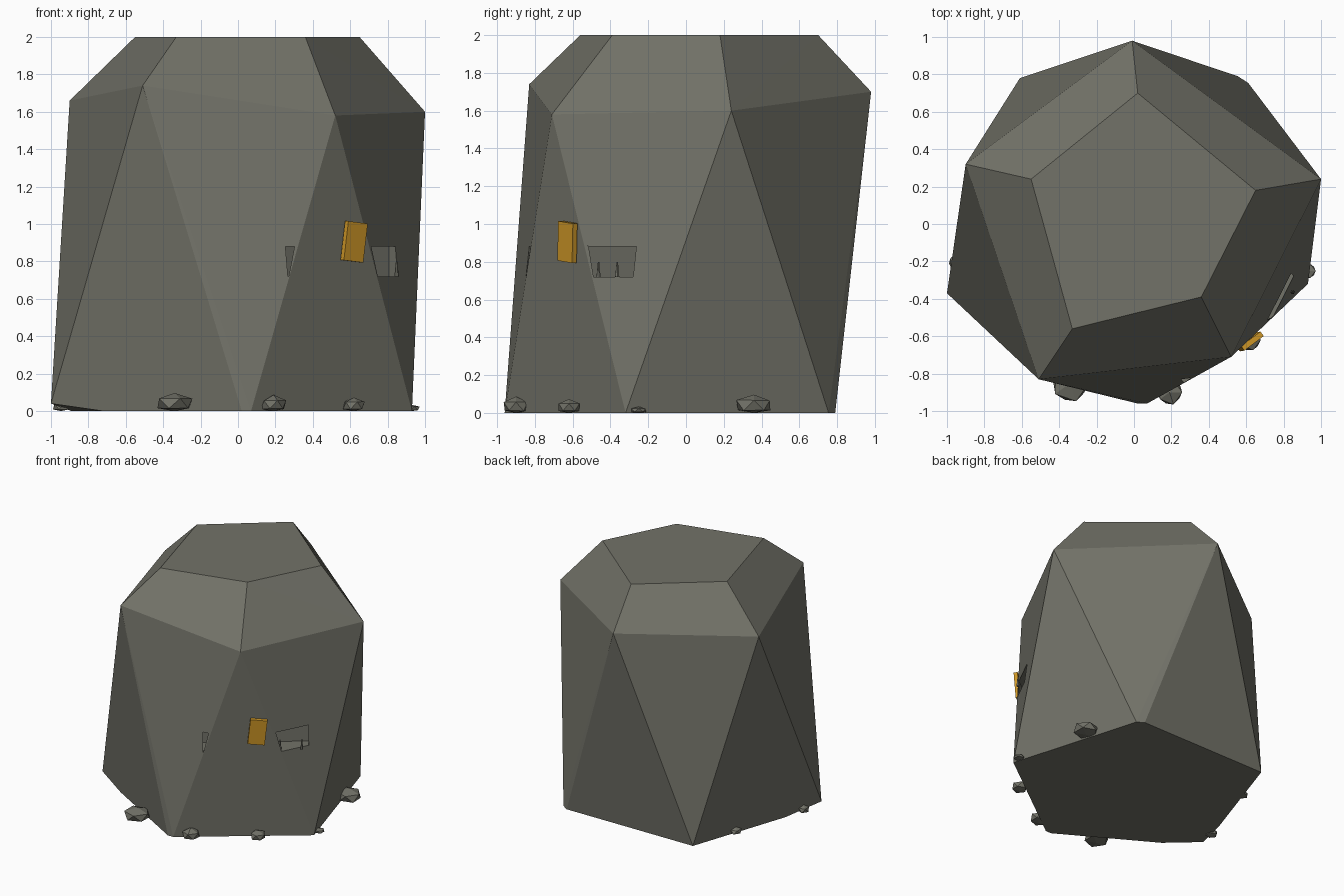
import bpy, bmesh, math, random
from mathutils import Vector, Matrix

if "Cube" in bpy.data.objects:
    bpy.data.objects.remove(bpy.data.objects["Cube"])
random.seed(4)


def material(name, color):
    m = bpy.data.materials.new(name)
    m.use_nodes = True
    m.diffuse_color = (*color, 1)
    m.node_tree.nodes["Principled BSDF"].inputs["Base Color"].default_value = (*color, 1)
    return m


stone = material("grey stone", (0.17, 0.17, 0.14))
gold = material("gold", (0.62, 0.31, 0.02))


def finish(bm, name, mat):
    bmesh.ops.recalc_face_normals(bm, faces=bm.faces)
    me = bpy.data.meshes.new(name)
    bm.to_mesh(me)
    bm.free()
    ob = bpy.data.objects.new(name, me)
    bpy.context.collection.objects.link(ob)
    me.materials.append(mat)
    return ob


def box(name, size, matrix, mat):
    bm = bmesh.new()
    bmesh.ops.create_cube(bm, size=1, matrix=matrix @ Matrix.Diagonal((*size, 1)))
    return finish(bm, name, mat)


def hull(name, points, mat):
    bm = bmesh.new()
    for p in points:
        bm.verts.new(p)
    bmesh.ops.convex_hull(bm, input=bm.verts)
    bmesh.ops.dissolve_limit(bm, angle_limit=0.01, verts=bm.verts, edges=bm.edges)
    return finish(bm, name, mat)


# Boulder: flat top, wide shoulder ring and broad base
top = [(0.02, 0.70), (-0.55, 0.24), (-0.33, -0.56), (0.36, -0.39), (0.65, 0.18)]
shoulder = [(-0.01, 0.98, 1.70), (-0.90, 0.32, 1.66), (-0.51, -0.83, 1.74),
            (0.52, -0.71, 1.58), (1.0, 0.24, 1.60)]
base = [(-0.72, -0.53), (-0.89, -0.05), (0.02, -0.96), (0.07, -0.96),
        (0.93, -0.32), (0.61, 0.755), (0.555, 0.79), (-0.61, 0.78)]
boulder = hull("boulder", [(*p, 2) for p in top] + shoulder
               + [(*p, 0) for p in base] + [(-1, -0.37, 0.04)], stone)

# Local frame on the front corner: x along the slot, -y outwards
frame = Matrix.Rotation(math.atan2(0.6, 0.8), 4, "Z")


def at(along, out, z):
    return frame @ Matrix.Translation((along, -out, z))


# Slot cut through the front corner, leaving a thin post
cutter = box("slot_cutter", (0.81, 0.18, 0.16), at(0.11, 0.75, 0.80), stone)
post = hull("corner_post", [at(a, o, z).translation
                            for z, a in ((0.71, 0.19), (0.89, 0.165))
                            for a, o in ((a, 0.838), (a + 0.09, 0.838), (a, 0.842),
                                         (a + 0.09, 0.842))], stone)
cut = boulder.modifiers.new("slot", "BOOLEAN")
cut.operation, cut.solver, cut.object = "DIFFERENCE", "EXACT", cutter
bpy.context.view_layer.update()
evaluated = boulder.evaluated_get(bpy.context.evaluated_depsgraph_get())
boulder.data = bpy.data.meshes.new_from_object(evaluated)
boulder.modifiers.clear()
bpy.data.objects.remove(cutter)

# Slim spikes standing in the slot
for i in range(5):
    bm = bmesh.new()
    bmesh.ops.create_cone(bm, cap_ends=True, segments=6, radius1=0.012, radius2=0.004,
                          depth=0.08, matrix=at(-0.2 + i * 0.165, 0.80, 0.76))
    finish(bm, f"slot_spike_{i + 1}", stone)

# Hanging plate over the slot
box("plate", (0.13, 0.03, 0.21),
    at(0.12, 0.875, 0.905) @ Matrix.Rotation(math.radians(6), 4, "Y")
    @ Matrix.Rotation(math.radians(3), 4, "X"), gold)

# Pebbles around the foot: x, y, radius, height
pebbles = [(-0.34, -0.85, 0.11, 0.10), (0.19, -0.90, 0.075, 0.085), (0.62, -0.62, 0.065, 0.075),
           (0.93, -0.25, 0.045, 0.035), (0.78, 0.36, 0.105, 0.10),
           (-0.945, -0.21, 0.05, 0.06), (-0.74, 0.40, 0.05, 0.05)]
for i, (x, y, r, h) in enumerate(pebbles):
    bm = bmesh.new()
    bmesh.ops.create_icosphere(bm, subdivisions=1, radius=1)
    for v in bm.verts:
        v.co *= random.uniform(0.9, 1.05)
        v.co = Vector((x + v.co.x * r, y + v.co.y * r, max(0, h * (0.4 + 0.6 * v.co.z))))
    finish(bm, f"pebble_{i + 1}", stone)
